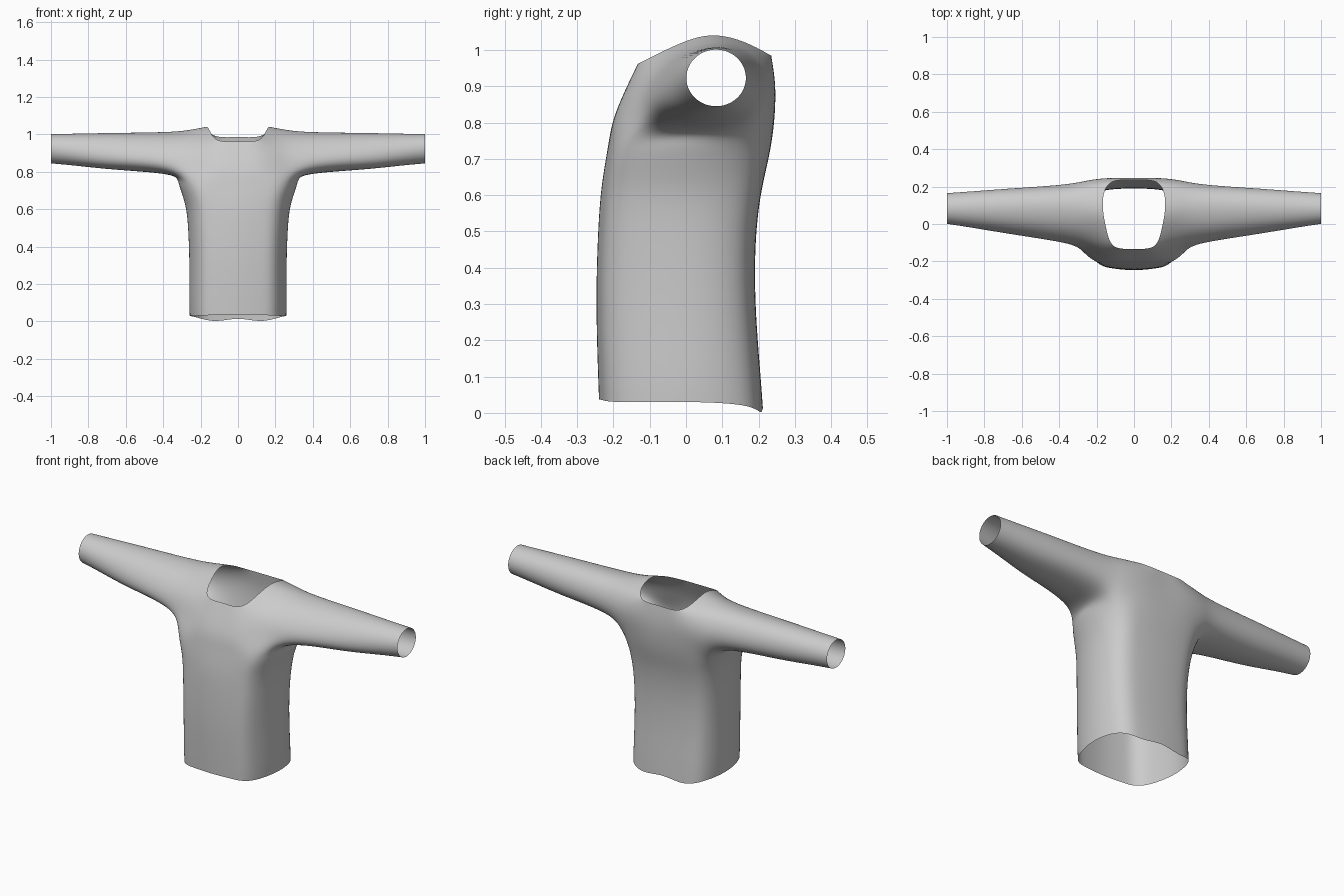
import bpy, bmesh, math
from mathutils import Vector

if "Cube" in bpy.data.objects:
    bpy.data.objects.remove(bpy.data.objects["Cube"])

bm = bmesh.new()
def add(pts):
    return [bm.verts.new(p) for p in pts]

def bridge(a, b, closed=False):
    n = len(a)
    for i in range(n if closed else n - 1):
        j = (i + 1) % n
        bm.faces.new((a[i], a[j], b[j], b[i]))

# Torso: half rings running front centre -> side -> back centre
def torso_ring(z, yf, yb, xs):
    zs = z if isinstance(z, tuple) else (z,) * 7
    shape = [(0, yf), (.46, .955 * yf), (.82, .74 * yf), (1, 0),
             (.84, .76 * yb), (.46, .97 * yb), (0, yb)]
    return add([(x * xs, y, h) for (x, y), h in zip(shape, zs)])

rows = [((.037, .035, .03, .03, .02, .002, .014), -.24, .212, .258),
        (.12, -.243, .204, .26), (.3, -.247, .192, .26),
        (.48, -.243, .193, .266), (.62, -.233, .21, .281),
        (.735, -.215, .234, .318)]
rings = [torso_ring(*r) for r in rows]
for a, b in zip(rings, rings[1:]):
    bridge(a, b)
f0, f1, f_low, side, b_low, b1, b0 = rings[-1]

# Armhole: from front chest over the shoulder to the back
arm = add([(.25, -.14, .83), (.235, -.1, .925), (.235, -.02, .995), (.25, .075, 1.025),
           (.245, .16, 1.01), (.24, .213, .965), (.25, .232, .87)])

# Chest, upper back and neckline
chest = add([(0, -.192, .83), (.13, -.184, .83)])
back = add([(.13, .245, .87), (0, .246, .87)])
neck = add([(0, -.132, .962), (.105, -.12, .968), (.147, -.03, 1.012), (.165, .07, 1.04),
            (.16, .165, 1.02), (.11, .228, .988), (0, .234, .985)])
bridge([f0, f1, f_low], chest + [arm[0]])
bridge(chest + [arm[0]], [neck[0], neck[1], arm[1]])
bridge([b_low, b1, b0], [arm[6]] + back)
bridge([arm[6]] + back, [arm[5], neck[5], neck[6]])
bridge(arm[1:6], neck[1:6])

# Sleeve: shaped root section blending into a round cuff
root = [(.05, .785), (-.065, .80), (-.1, .85), (-.075, .92), (-.01, .985),
        (.08, 1.012), (.15, 1.0), (.195, .955), (.21, .88), (.165, .81)]
prev = [side, f_low] + arm + [b_low]
for x in (.38, .65, .85, 1.0):
    t = (x - .38) / .62
    pts = []
    for i, (y, z) in enumerate(root):
        a = math.radians(-90 - 36 * i)
        cy, cz = .083 + .082 * math.cos(a), .923 + .078 * math.sin(a)
        pts.append((x, y + (cy - y) * t, z + (cz - z) * t))
    ring = add(pts)
    bridge(prev, ring, True)
    prev = ring

bmesh.ops.recalc_face_normals(bm, faces=bm.faces)
mesh = bpy.data.meshes.new("sweater")
bm.to_mesh(mesh)
bm.free()
for p in mesh.polygons:
    p.use_smooth = True
sweater = bpy.data.objects.new("sweater", mesh)
bpy.context.collection.objects.link(sweater)

# Mirror the half and smooth it
mir = sweater.modifiers.new("mirror", 'MIRROR')
mir.use_clip = True
sub = sweater.modifiers.new("smooth", 'SUBSURF')
sub.levels = sub.render_levels = 3

# Nudge the cage so the smooth surface passes through the drawn points
goal = [v.co.copy() for v in mesh.vertices]
for _ in range(6):
    bpy.context.view_layer.update()
    ev = sweater.evaluated_get(bpy.context.evaluated_depsgraph_get())
    now = [ev.data.vertices[i].co.copy() for i in range(len(goal))]
    for v, g, n in zip(mesh.vertices, goal, now):
        d = g - n
        if abs(g.x) < 1e-6:
            d.x = 0
        v.co += d * .9
    mesh.update()
    sweater.update_tag()
